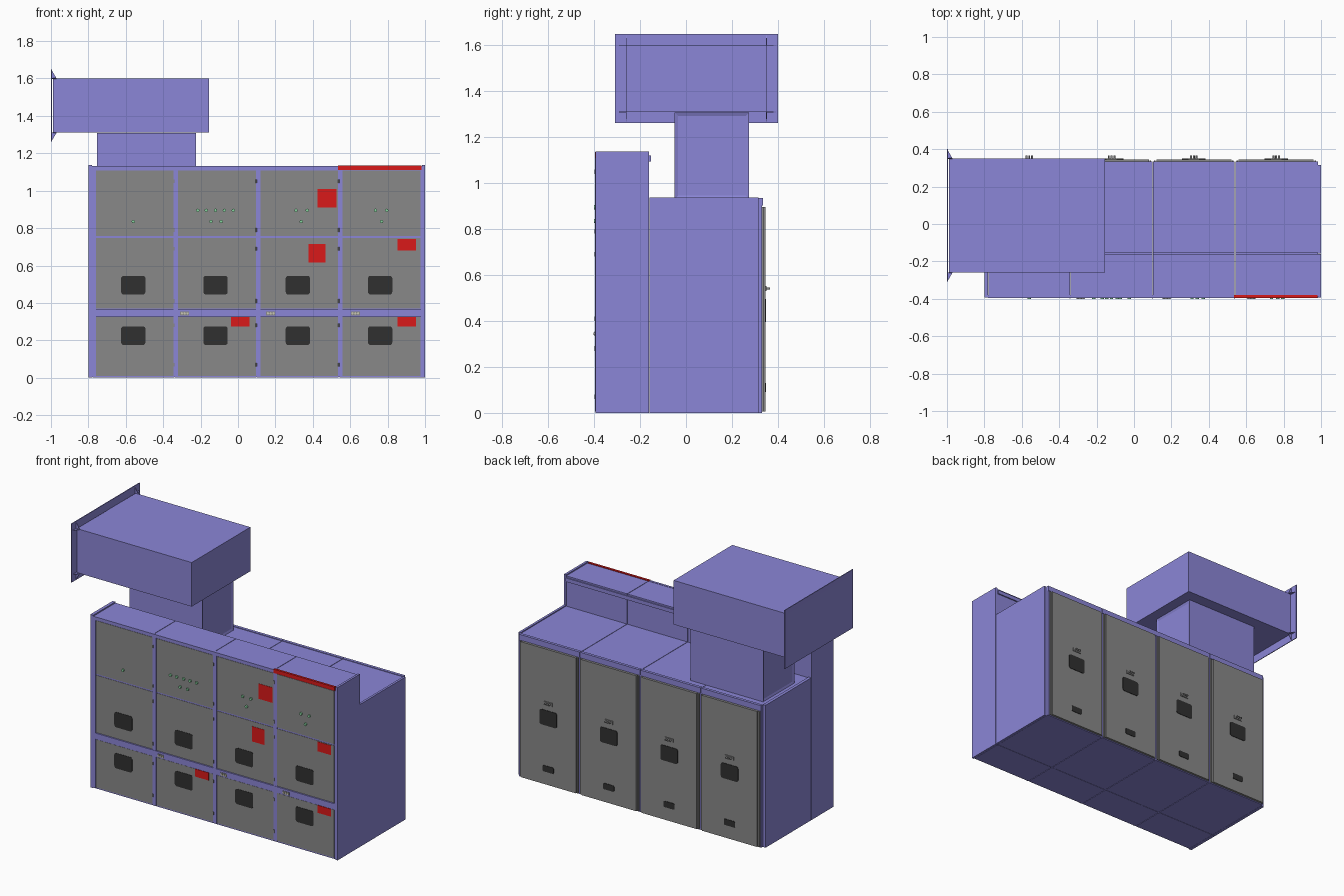
import bpy, bmesh, math
from mathutils import Matrix, Vector

if "Cube" in bpy.data.objects:
    bpy.data.objects.remove(bpy.data.objects["Cube"])


def material(name, r, g, b):
    m = bpy.data.materials.new(name)
    m.diffuse_color = (r, g, b, 1)
    m.use_nodes = True
    m.node_tree.nodes["Principled BSDF"].inputs["Base Color"].default_value = m.diffuse_color
    return m


PURPLE = material("purple_paint", 0.26, 0.24, 0.68)
GREY = material("grey_panel", 0.25, 0.25, 0.25)
BLACK = material("dark_glass", 0.03, 0.03, 0.03)
RED = material("red_label", 0.70, 0.01, 0.01)
GREEN = material("green_lamp", 0.25, 0.65, 0.35)
CREAM = material("pale_button", 0.60, 0.58, 0.45)


def finish(name, bm, mat):
    bmesh.ops.recalc_face_normals(bm, faces=bm.faces)
    me = bpy.data.meshes.new(name)
    bm.to_mesh(me)
    bm.free()
    me.materials.append(mat)
    ob = bpy.data.objects.new(name, me)
    bpy.context.collection.objects.link(ob)
    return ob


def box(name, x, y, z, mat, round_y=0.0):
    """Box from (min, max) pairs; round_y rounds the edges that run along y."""
    bm = bmesh.new()
    size = [b - a for a, b in (x, y, z)]
    mid = [(a + b) / 2 for a, b in (x, y, z)]
    bmesh.ops.create_cube(bm, size=1, matrix=Matrix.Translation(mid) @ Matrix.Diagonal((*size, 1)))
    if round_y:
        edges = [e for e in bm.edges if abs(e.verts[0].co.y - e.verts[1].co.y) > size[1] / 2]
        bmesh.ops.bevel(bm, geom=edges, offset=round_y, segments=4, profile=0.5, affect='EDGES')
    return finish(name, bm, mat)


def peg(name, x, y, z, r, mat, axis='Y'):
    """Cylinder along y (y is a pair) or along z (z is a pair)."""
    bm = bmesh.new()
    if axis == 'Y':
        m = Matrix.Translation((x, sum(y) / 2, z)) @ Matrix.Rotation(math.pi / 2, 4, 'X')
        depth = y[1] - y[0]
    else:
        m = Matrix.Translation((x, y, sum(z) / 2))
        depth = z[1] - z[0]
    bmesh.ops.create_cone(bm, cap_ends=True, segments=12, radius1=r, radius2=r, depth=depth, matrix=m)
    return finish(name, bm, mat)


def inset_face(ob, axis_normal, thickness, depth):
    """Recess the face that looks along axis_normal."""
    bm = bmesh.new()
    bm.from_mesh(ob.data)
    bm.normal_update()
    f = [f for f in bm.faces if f.normal.dot(Vector(axis_normal)) > 0.9]
    bmesh.ops.inset_region(bm, faces=f, thickness=thickness, depth=-depth)
    bm.to_mesh(ob.data)
    bm.free()


# cabinet modules: tall front housing and lower rear housing
bounds = [-0.78, -0.34, 0.10, 0.54, 0.985]
centres = [-0.56, -0.12, 0.32, 0.76]
G = 0.0015
for i in range(4):
    x = (bounds[i] + G, bounds[i + 1] - G)
    box(f"front_housing_{i+1}", x, (-0.387, -0.161), (0, 1.13), PURPLE)
    box(f"rear_housing_{i+1}", x, (-0.159, 0.33), (0, 0.932), PURPLE)
    box(f"housing_back_lip_{i+1}", x, (-0.161, -0.153), (1.095, 1.12), PURPLE)
    box(f"rear_top_rail_{i+1}", x, (0.315, 0.334), (0.902, 0.936), PURPLE)

# side covers
for side, x in (("left", (-0.80, -0.78)), ("right", (0.985, 1.0))):
    box(f"{side}_front_cover", x, (-0.393, -0.161), (0, 1.137), PURPLE)
    box(f"{side}_rear_cover", x, (-0.159, 0.315), (0, 0.937), PURPLE)

# front frame
FY = (-0.395, -0.38)
for i, x in enumerate([(-0.78, -0.76), (-0.345, -0.32), (0.095, 0.12), (0.535, 0.56), (0.978, 0.985)]):
    box(f"front_post_{i+1}", x, FY, (0.005, 1.11), PURPLE)
    if 0 < i < 4:
        for j, z in enumerate((0.07, 0.28, 0.41, 0.69, 0.79, 1.05)):
            peg(f"hinge_{i}_{j+1}", x[0] + 0.003, -0.394, (z - 0.01, z + 0.01), 0.004, GREY, 'Z')
box("front_middle_bar", (-0.76, 0.98), (-0.396, -0.38), (0.328, 0.368), PURPLE)
box("front_top_bar", (-0.78, 0.535), FY, (1.11, 1.132), PURPLE)
box("front_top_red_strip", (0.535, 0.98), FY, (1.11, 1.135), RED)

# front doors with windows
for i, cx in enumerate(centres):
    x = (cx - 0.2, cx + 0.215)
    for row, z in (("lower", (0.01, 0.325)), ("middle", (0.371, 0.748)), ("upper", (0.757, 1.107))):
        box(f"{row}_door_{i+1}", x, (-0.392, -0.38), z, GREY)
    box(f"door_rail_{i+1}", x, (-0.39, -0.38), (0.748, 0.757), PURPLE)
    for row, z in (("lower", 0.225), ("middle", 0.495)):
        box(f"{row}_window_{i+1}", (cx - 0.065, cx + 0.065), (-0.394, -0.385),
            (z - 0.05, z + 0.05), BLACK, 0.014)

# red labels
labels = [(0.425, 0.527, 0.91, 1.01), (0.378, 0.468, 0.617, 0.716), (0.853, 0.953, 0.68, 0.743),
          (0.853, 0.953, 0.275, 0.325), (-0.037, 0.062, 0.275, 0.325)]
for i, (x0, x1, z0, z1) in enumerate(labels):
    box(f"label_plate_{i+1}", (x0, x1), (-0.394, -0.385), (z0, z1), RED)

# indicator lamps
lamps = {0.895: (-0.215, -0.17, -0.12, -0.073, -0.025, 0.31, 0.37, 0.735, 0.795),
         0.835: (-0.56, -0.145, -0.09, 0.338, 0.768)}
for z, xs in lamps.items():
    for i, x in enumerate(xs):
        peg(f"lamp_{int(z*1000)}_{i+1}", x, (-0.401, -0.385), z, 0.009, GREEN)

# push buttons on the middle bar
for i, cx in enumerate((-0.285, 0.175, 0.627)):
    box(f"button_plate_{i+1}", (cx - 0.024, cx + 0.024), (-0.398, -0.39), (0.334, 0.355), GREY)
    for j in (-1, 0, 1):
        peg(f"button_{i+1}_{j+2}", cx + j * 0.015, (-0.402, -0.39), 0.3445, 0.006, CREAM)

# rear doors with window, vent and latch
for i, cx in enumerate(centres):
    box(f"rear_door_{i+1}", (cx - 0.2, cx + 0.2), (0.325, 0.346), (0.006, 0.897), GREY)
    for s in (-1, 1):
        xe = cx + s * 0.208
        box(f"rear_door_edge_{i+1}_{s}", (xe - 0.004, xe + 0.004), (0.325, 0.34), (0.006, 0.897), GREY)
    box(f"rear_window_{i+1}", (cx - 0.063, cx + 0.063), (0.34, 0.349), (0.395, 0.495), BLACK, 0.014)
    box(f"rear_vent_{i+1}", (cx - 0.04, cx + 0.04), (0.34, 0.349), (0.09, 0.13), BLACK, 0.008)
    box(f"rear_latch_plate_{i+1}", (cx - 0.03, cx + 0.03), (0.34, 0.351), (0.53, 0.553), GREY)
    for j in (-1, 0, 1):
        peg(f"rear_latch_pin_{i+1}_{j+2}", cx + j * 0.015, (0.345, 0.366), 0.5415, 0.005, GREY)

# duct riser with framed ends
neck = box("duct_riser", (-0.755, -0.225), (-0.05, 0.275), (0.93, 1.308), PURPLE)
inset_face(neck, (1, 0, 0), 0.022, 0.006)
inset_face(neck, (-1, 0, 0), 0.022, 0.006)

# horizontal duct with end flange, mouth slightly recessed
DY, DZ = (-0.26, 0.35), (1.31, 1.60)
box("duct", (-0.99, -0.155), DY, DZ, PURPLE)
flange = box("duct_flange", (-1.0, -0.995), (-0.308, 0.40), (1.262, 1.648), PURPLE)
bm = bmesh.new()
bm.from_mesh(flange.data)
bmesh.ops.delete(bm, geom=bm.faces[:], context='FACES_ONLY')
bm.free()
inset_face(flange, (-1, 0, 0), 0.048, 0.003)


def gusset(name, corner, along, reach):
    """Thin triangle from the duct corner out to the flange edge."""
    bm = bmesh.new()
    thin = Vector((0, 0, 0.004)) if along.y else Vector((0, 0.004, 0))
    pts = [Vector((-0.97, *corner)), Vector((-0.997, *corner)), Vector((-0.997, *corner)) + along * reach]
    f = bm.faces.new([bm.verts.new(p - thin / 2) for p in pts])
    new = bmesh.ops.extrude_face_region(bm, geom=[f])["geom"]
    bmesh.ops.translate(bm, vec=thin, verts=[v for v in new if isinstance(v, bmesh.types.BMVert)])
    finish(name, bm, PURPLE)


for i, (y, sy) in enumerate(zip(DY, (-1, 1))):
    for j, (z, sz) in enumerate(zip(DZ, (-1, 1))):
        gusset(f"side_gusset_{i}{j}", (y, z), Vector((0, sy, 0)), 0.046)
        gusset(f"upright_gusset_{i}{j}", (y, z), Vector((0, 0, sz)), 0.046)
